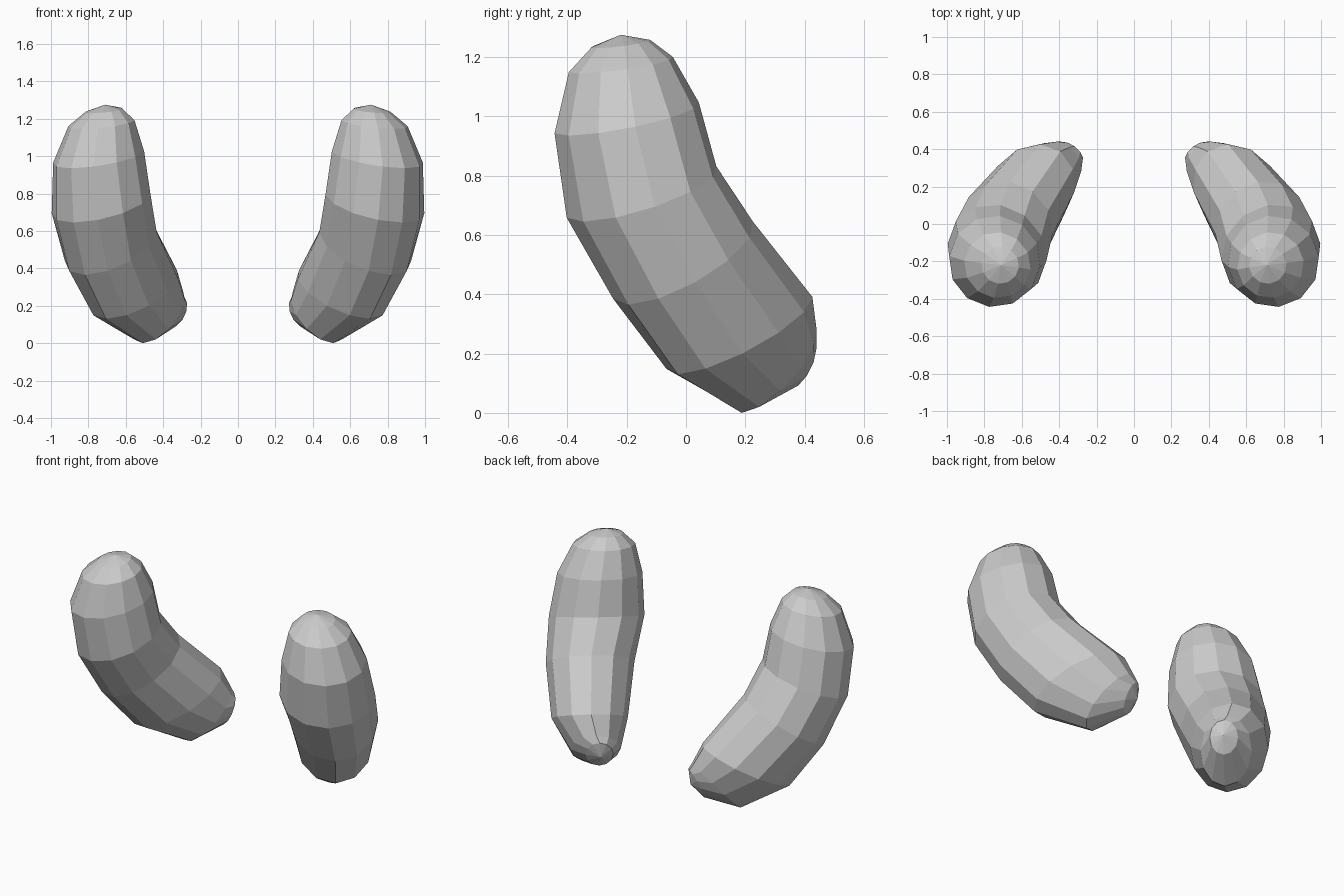
import bpy, bmesh
from math import sin, cos, pi
from mathutils import Vector

if "Cube" in bpy.data.objects:
    bpy.data.objects.remove(bpy.data.objects["Cube"])

SIDES = 12
ALONG = Vector((-0.6, 0.8, 0))   # horizontal direction the pod bends towards
ACROSS = Vector((0.8, 0.6, 0))   # sideways, across the bend

# Rings from top to bottom: centre, half length along, half rise along, half width across
RINGS = [
    ((0.715, -0.22, 1.245), 0.10, 0.015, 0.10),
    ((0.73, -0.22, 1.175), 0.175, 0.03, 0.18),
    ((0.745, -0.20, 0.995), 0.245, 0.06, 0.245),
    ((0.732, -0.15, 0.745), 0.245, 0.1, 0.275),
    ((0.68, -0.01, 0.515), 0.23, 0.15, 0.255),
    ((0.55, 0.18, 0.27), 0.26, 0.14, 0.22),
    ((0.425, 0.30, 0.15), 0.14, 0.15, 0.145),
    ((0.34, 0.382, 0.17), 0.04, 0.09, 0.08),
]
TOP_POLE = (0.71, -0.22, 1.275)
END_POLE = (0.315, 0.405, 0.165)


def build_pod(name, side):
    bm = bmesh.new()

    def vert(p):
        return bm.verts.new((p[0] * side, p[1], p[2]))

    loops = []
    for centre, length, rise, width in RINGS:
        long_axis = ALONG * length + Vector((0, 0, rise))
        loops.append([vert(Vector(centre) + long_axis * cos(2 * pi * i / SIDES)
                           + ACROSS * width * sin(2 * pi * i / SIDES))
                      for i in range(SIDES)])
    top, end = vert(TOP_POLE), vert(END_POLE)
    for i in range(SIDES):
        j = (i + 1) % SIDES
        for a, b in zip(loops, loops[1:]):
            bm.faces.new((a[i], a[j], b[j], b[i]))
        bm.faces.new((top, loops[0][j], loops[0][i]))
        bm.faces.new((end, loops[-1][i], loops[-1][j]))
    bmesh.ops.recalc_face_normals(bm, faces=bm.faces)
    mesh = bpy.data.meshes.new(name)
    bm.to_mesh(mesh)
    bm.free()
    bpy.context.collection.objects.link(bpy.data.objects.new(name, mesh))


# Mirrored pair of curved pods
build_pod("right_pod", 1)
build_pod("left_pod", -1)
